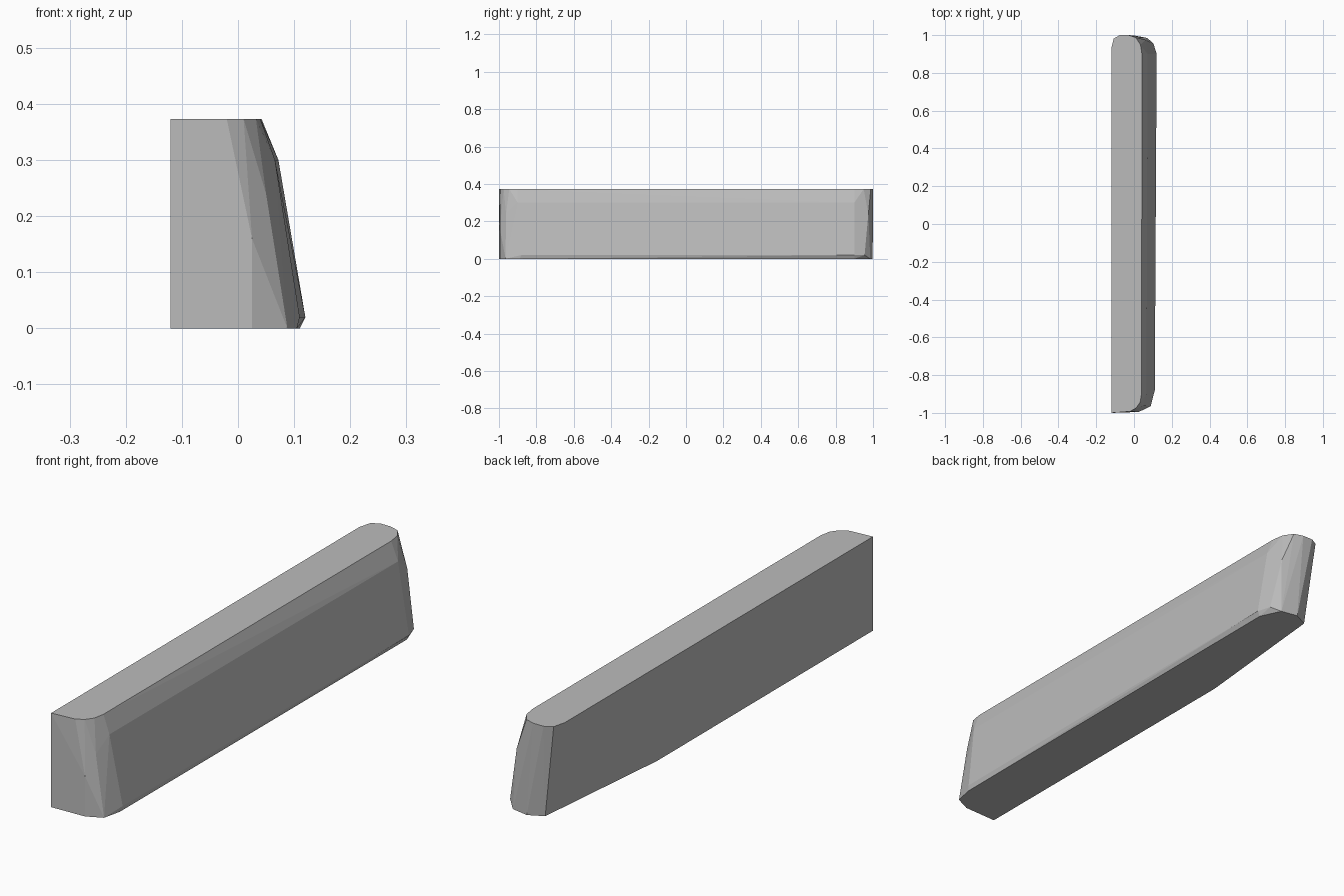
import bpy
import bmesh
import math

cube = bpy.data.objects.get("Cube")
if cube:
    bpy.data.objects.remove(cube, do_unlink=True)

# Plain grey material
grey = bpy.data.materials.new("plain_grey")
grey.use_nodes = True
colour = (0.5, 0.5, 0.5, 1)
grey.diffuse_color = colour
grey.node_tree.nodes["Principled BSDF"].inputs["Base Color"].default_value = colour

HEIGHT = 0.373

# Plan outlines of the block at rising heights
outlines = {
    # base, with its back corner cut away
    0.0: [(-.12, -1), (.025, -.995), (.088, -.965), (.105, -.89), (.11, .9),
          (.07, .985), (0, .998), (-.06, .968), (-.12, .35)],
    # widest line just above the base
    0.02: [(.11, -.88), (.12, .9), (.103, .955)],
    # rounded front corner
    0.16: [(.025, -.995), (.06, -.965)],
    0.24: [(.05, -.962), (.06, .975)],
    # shoulder where the sloping side leans in
    0.30: [(.066, -.9), (.072, .9)],
    # rounded top
    HEIGHT: [(-.12, -1), (-.02, -.992), (.01, -.975), (.032, -.945), (.04, -.9),
             (.042, .9), (.034, .95), (.008, .988), (-.03, 1), (-.075, 1),
             (-.107, .982), (-.12, .93)],
}

# Skin the outlines into one convex block
bm = bmesh.new()
for z, outline in outlines.items():
    for x, y in outline:
        bm.verts.new((x, y, z))
result = bmesh.ops.convex_hull(bm, input=bm.verts[:])
loose = [v for v in bm.verts if not v.link_faces]
bmesh.ops.delete(bm, geom=loose, context='VERTS')
bmesh.ops.dissolve_limit(bm, angle_limit=math.radians(1),
                         verts=bm.verts[:], edges=bm.edges[:])
bmesh.ops.recalc_face_normals(bm, faces=bm.faces[:])

mesh = bpy.data.meshes.new("tapered_block")
bm.to_mesh(mesh)
bm.free()
mesh.materials.append(grey)
block = bpy.data.objects.new("tapered_block", mesh)
bpy.context.collection.objects.link(block)
